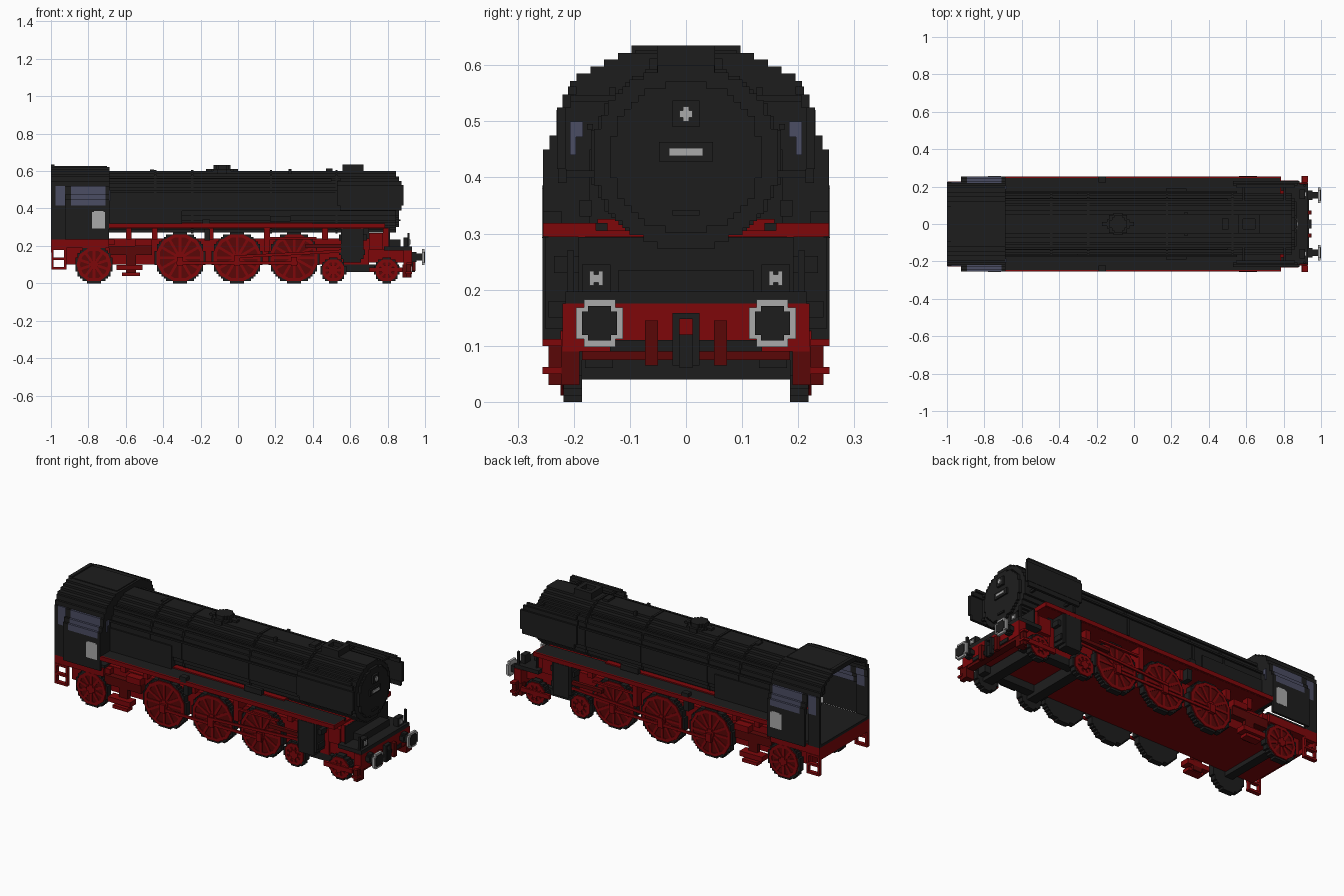
import bpy, bmesh, math
from mathutils import Matrix

if "Cube" in bpy.data.objects:
    bpy.data.objects.remove(bpy.data.objects["Cube"], do_unlink=True)

V = 0.0122  # step size of the blocky surfaces


def material(name, rgb):
    m = bpy.data.materials.new(name)
    m.use_nodes = True
    m.diffuse_color = (*rgb, 1)
    m.node_tree.nodes["Principled BSDF"].inputs["Base Color"].default_value = (*rgb, 1)
    return m


MATS = [material("black", (0.0125, 0.0125, 0.0125)), material("red", (0.21, 0.002, 0.003)),
        material("dark red", (0.10, 0.002, 0.002)), material("light grey", (0.40, 0.40, 0.40)),
        material("window blue grey", (0.070, 0.074, 0.125))]
BLACK, RED, DARK, GREY, GLASS = range(5)


def rows(r):
    """Stepped circle as (half width, low, high) rows, equal rows merged."""
    n = max(1, round(r / V))
    out = []
    for k in range(-n, n):
        h = round(math.sqrt(max(0, n * n - (k + 0.5) ** 2))) * r / n
        lo, hi = k * r / n, (k + 1) * r / n
        if out and abs(out[-1][0] - h) < 1e-6:
            out[-1][2] = hi
        else:
            out.append([h, lo, hi])
    return [o for o in out if o[0] > 0]


class Part:
    def __init__(self, name):
        self.name, self.bm = name, bmesh.new()

    def box(self, x0, x1, y0, y1, z0, z1, mat=BLACK, mirror=False, turn=None):
        """Box between limits; mirror repeats it at -y; turn = (angle, x, z) spins it about y."""
        for s in ((1, -1) if mirror else (1,)):
            m = Matrix.Translation(((x0 + x1) / 2, s * (y0 + y1) / 2, (z0 + z1) / 2))
            m = m @ Matrix.Diagonal((x1 - x0, y1 - y0, z1 - z0, 1))
            if turn:
                c = Matrix.Translation((turn[1], 0, turn[2]))
                m = c @ Matrix.Rotation(turn[0], 4, 'Y') @ c.inverted() @ m
            vs = bmesh.ops.create_cube(self.bm, size=1, matrix=m)["verts"]
            for f in {f for v in vs for f in v.link_faces}:
                f.material_index = mat
        return self

    def disc(self, axis, c, r, a0, a1, mat=BLACK, mirror=False):
        """Stepped disc along x, y or z from a0 to a1; c = centre on the two other axes."""
        for h, lo, hi in rows(r):
            u, w = (c[0] - h, c[0] + h), (c[1] + lo, c[1] + hi)
            lim = {'x': (a0, a1, *u, *w), 'y': (*u, a0, a1, *w), 'z': (*u, *w, a0, a1)}[axis]
            self.box(*lim, mat, mirror)
        return self

    def done(self):
        me = bpy.data.meshes.new(self.name)
        self.bm.to_mesh(me)
        self.bm.free()
        for m in MATS:
            me.materials.append(m)
        bpy.context.collection.objects.link(bpy.data.objects.new(self.name, me))


# Boiler with bands, firebox sides, handrails and pipes
CZ, R = 0.436, 0.164
p = Part("boiler").disc('x', (0, CZ), R, -0.70, 0.845)
for x in (-0.45, -0.25, 0.17, 0.52):
    p.disc('x', (0, CZ), R + 0.005, x, x + 0.013)
p.box(-0.70, -0.30, 0, 0.172, 0.31, 0.45, mirror=True)
p.box(-0.69, 0.55, 0.166, 0.176, 0.485, 0.495, mirror=True)
p.box(-0.69, 0.50, 0.125, 0.137, 0.545, 0.56, mirror=True)
p.box(0.17, 0.28, 0.168, 0.19, 0.33, 0.36, mirror=True)
p.done()

# Smokebox door with lamp and plate
p = Part("smokebox_door").disc('x', (0, CZ), 0.135, 0.845, 0.86)
p.box(0.86, 0.872, -0.024, 0.024, 0.49, 0.537).box(0.86, 0.868, -0.048, 0.048, 0.428, 0.463)
p.box(0.86, 0.868, -0.024, 0.024, 0.332, 0.342)
p.box(0.872, 0.878, -0.012, 0.012, 0.507, 0.519, GREY).box(0.872, 0.878, -0.005, 0.005, 0.50, 0.526, GREY)
p.box(0.868, 0.873, -0.03, 0.03, 0.438, 0.452, GREY)
p.done()

# Chimney, dome and small top fittings
p = Part("chimney")
for s in (1, -1):
    p.box(0.56, 0.67, s * 0.04 - 0.012, s * 0.04 + 0.012, 0.585, 0.635)
    p.box(0.615 + s * 0.043 - 0.012, 0.615 + s * 0.043 + 0.012, -0.04, 0.04, 0.585, 0.635)
p.box(0.57, 0.66, -0.045, 0.045, 0.585, 0.612)
p.done()
p = Part("steam_dome").disc('z', (-0.085, 0), 0.06, 0.58, 0.61).disc('z', (-0.085, 0), 0.045, 0.60, 0.632)
p.box(-0.17, 0.0, -0.012, 0.012, 0.595, 0.612).done()
p = Part("safety_valves").box(0.47, 0.505, -0.03, 0.03, 0.59, 0.613)
p.box(0.27, 0.285, 0.05, 0.065, 0.56, 0.612, mirror=True).box(-0.47, -0.45, -0.02, 0.02, 0.59, 0.608)
p.done()

# Smoke deflectors with stepped corners and brackets
p = Part("smoke_deflectors")
p.box(0.53, 0.885, 0.215, 0.23, 0.415, 0.525, mirror=True)
p.box(0.545, 0.875, 0.213, 0.228, 0.39, 0.415, mirror=True)
p.box(0.53, 0.875, 0.205, 0.22, 0.525, 0.548, mirror=True)
p.box(0.545, 0.86, 0.195, 0.21, 0.548, 0.562, mirror=True)
for x in (0.58, 0.80):
    p.box(x, x + 0.012, 0.15, 0.218, 0.40, 0.412, mirror=True)
    p.box(x, x + 0.012, 0.10, 0.205, 0.535, 0.547, mirror=True)
p.done()

# Cab: stepped shell, open at the back, windows cut into the rows
prof = [(0.235, 0.415, 0.255), (0.415, 0.45, 0.255), (0.45, 0.475, 0.243), (0.475, 0.52, 0.231),
        (0.52, 0.545, 0.219), (0.545, 0.572, 0.207), (0.572, 0.585, 0.195), (0.585, 0.598, 0.17),
        (0.598, 0.61, 0.146), (0.61, 0.622, 0.121)]
segs = [(-1.0, -0.976, BLACK), (-0.976, -0.926, GLASS), (-0.926, -0.893, BLACK),
        (-0.893, -0.708, GLASS), (-0.708, -0.69, BLACK)]
cab, wall = Part("cab"), Part("cab_front_wall")
for i, (z0, z1, w) in enumerate(prof):
    inner = prof[i + 1][2] - V if i + 1 < len(prof) else 0
    for x0, x1, m in segs:
        o = min(w, 0.225) if x1 <= -0.92 else w
        cab.box(x0, x1, min(inner, o - V), o, z0, z1, m if 1 <= i <= 3 else BLACK, True)
    wall.box(-0.706, -0.688, -w + 0.0005, w - 0.0005, max(z0, 0.29), z1)
cab.box(-1.0, -0.98, -0.097, 0.097, 0.622, 0.635).box(-0.98, -0.70, -0.09, 0.09, 0.622, 0.627)
cab.box(-1.0, -0.69, -0.215, 0.215, 0.235, 0.25)
cab.done()
wall.box(-0.688, -0.682, 0.184, 0.207, 0.472, 0.50, GLASS, True)
wall.box(-0.688, -0.682, 0.196, 0.207, 0.44, 0.472, GLASS, True).done()
p = Part("cab_side_plates").box(-0.78, -0.71, 0.25, 0.2562, 0.292, 0.38, GREY, True)
p.box(-0.77, -0.72, 0.25, 0.2562, 0.38, 0.386, GREY, True).done()

# Running board: black top with red edging and a red underside
p = Part("running_board")
p.box(-0.69, 0.78, 0.14, 0.245, 0.305, 0.319, BLACK, True)
p.box(-0.69, 0.785, 0.245, 0.255, 0.295, 0.319, RED, True)
p.box(-0.69, 0.785, 0.06, 0.245, 0.294, 0.305, RED, True)
p.box(0.78, 0.785, 0.16, 0.25, 0.295, 0.319, RED, True)
p.box(-0.40, 0.40, 0.10, 0.158, 0.30, 0.326, RED, True)
p.box(-0.19, -0.15, 0.222, 0.255, 0.31, 0.34, BLACK, True)
for x in (-0.60, -0.46, -0.16, 0.14, 0.45):
    p.box(x, x + 0.03, 0.16, 0.20, 0.235, 0.30, RED, True)
p.done()

# Main frame, front supports with a black face, and rear beam
p = Part("main_frame").box(-0.92, 0.70, -0.18, 0.18, 0.10, 0.24, RED)
p.box(0.68, 0.89, -0.17, 0.17, 0.11, 0.18, RED)
p.box(-1.0, -0.69, -0.225, 0.225, 0.19, 0.235, RED)
p.box(-1.0, -0.99, -0.225, 0.225, 0.165, 0.19, RED)
p.box(-0.92, -0.66, 0.18, 0.21, 0.205, 0.235, RED, True)
p.box(-0.69, -0.46, 0.18, 0.215, 0.15, 0.20, DARK, True)
p.box(-0.55, -0.46, 0.18, 0.225, 0.20, 0.235, RED, True)
p.box(0.775, 0.805, 0.06, 0.18, 0.18, 0.295, RED, True)
p.box(0.70, 0.775, 0.10, 0.19, 0.18, 0.27, RED, True)
p.done()
Part("front_shield").box(0.805, 0.812, -0.192, 0.192, 0.18, 0.294).done()

# Rear steps as open ladders, and side steps
p = Part("steps")
for x in (-0.998, -0.93):
    p.box(x, x + 0.012, 0.205, 0.225, 0.075, 0.20, RED, True)
for z in (0.075, 0.125, 0.178):
    p.box(-0.998, -0.918, 0.205, 0.228, z, z + 0.012, RED, True)
p.box(-0.65, -0.51, 0.19, 0.245, 0.07, 0.098, RED, True)
p.box(-0.62, -0.525, 0.20, 0.245, 0.04, 0.058, RED, True)
p.box(-0.60, -0.545, 0.19, 0.215, 0.045, 0.15, DARK, True)
p.box(0.90, 0.925, 0.222, 0.245, 0.03, 0.11, DARK, True)
p.box(0.895, 0.93, 0.222, 0.256, 0.05, 0.062, RED, True)
p.box(0.90, 0.93, 0.222, 0.256, 0.10, 0.112, RED, True)
p.done()


def wheelset(name, x, r, spokes, axle):
    p = Part(name).disc('y', (x, r), r, 0.185, 0.218, BLACK, True)
    p.disc('y', (x, r), r - 0.011, 0.217, 0.2195, DARK, True)
    for i in range(spokes):  # spokes and rim segments
        a, half = 2 * math.pi * i / spokes, (r - 0.012) * math.tan(math.pi / spokes)
        p.box(x - 0.007, x + 0.007, 0.217, 0.224, r, 2 * r - 0.012, RED, True, (a, x, r))
        p.box(x - half, x + half, 0.217, 0.224, 2 * r - 0.028, 2 * r - 0.011, RED, True, (a, x, r))
    p.disc('y', (x, r), 0.025, 0.217, 0.23, RED, True)
    p.box(x - axle, x + axle, -0.186, 0.186, r - axle, r + axle)
    p.done()


for i, x in enumerate((-0.31, -0.005, 0.30)):
    wheelset(f"driving_wheels_{i + 1}", x, 0.136, 12, 0.025)
for i, x in enumerate((0.51, 0.795)):
    wheelset(f"leading_wheels_{i + 1}", x, 0.069, 8, 0.029)
wheelset("trailing_wheels", -0.77, 0.10, 10, 0.025)

# Rods and valve gear
p = Part("rods").box(-0.33, 0.32, 0.228, 0.236, 0.10, 0.116, RED, True)
p.box(-0.02, 0.56, 0.238, 0.246, 0.135, 0.15, RED, True, (math.radians(-3), 0, 0.11))
for x in (-0.31, -0.005, 0.30):
    p.box(x - 0.016, x + 0.016, 0.224, 0.243, 0.093, 0.14, RED, True)
p.box(0.36, 0.56, 0.225, 0.245, 0.19, 0.21, DARK, True).box(0.14, 0.17, 0.20, 0.24, 0.17, 0.30, RED, True)
p.box(0.15, 0.42, 0.228, 0.24, 0.235, 0.247, RED, True)
p.box(-0.18, -0.15, 0.185, 0.235, 0.23, 0.29, BLACK, True)
p.done()

# Cylinders and smokebox saddle
p = Part("cylinders").box(0.55, 0.67, 0.16, 0.25, 0.13, 0.294, BLACK, True)
p.box(0.562, 0.658, 0.20, 0.256, 0.112, 0.294, BLACK, True)
p.box(0.54, 0.68, 0.19, 0.245, 0.15, 0.18, BLACK, True)
p.box(0.54, 0.69, 0.19, 0.235, 0.23, 0.26, BLACK, True)
p.box(0.55, 0.70, -0.17, 0.17, 0.20, 0.30)
p.done()
Part("bogie_frame").box(0.45, 0.86, 0.13, 0.18, 0.06, 0.10, BLACK, True).box(
    0.70, 0.88, 0.215, 0.232, 0.06, 0.085, RED, True).done()

# Front platform, buffer beam, lamps, poles, coupling and hoses
p = Part("front_platform").box(0.78, 0.93, -0.215, 0.215, 0.175, 0.197)
p.box(0.79, 0.87, -0.12, 0.12, 0.197, 0.235)
p.box(0.885, 0.915, 0.135, 0.185, 0.197, 0.245, BLACK, True)
for y in (0.148, 0.164):
    p.box(0.915, 0.921, y, y + 0.008, 0.207, 0.233, GREY, True)
p.box(0.915, 0.921, 0.156, 0.164, 0.213, 0.227, GREY, True)
p.box(0.905, 0.917, 0.20, 0.212, 0.19, 0.27, BLACK, True)
p.done()
p = Part("buffer_beam").box(0.885, 0.93, -0.22, 0.22, 0.09, 0.175, RED)
p.box(0.885, 0.926, -0.185, 0.185, 0.075, 0.09, DARK)
p.box(0.93, 0.936, 0.02, 0.135, 0.09, 0.11, BLACK, True)
p.box(0.88, 0.928, 0.19, 0.222, 0.03, 0.10, DARK, True)
p.done()
p = Part("coupling").box(0.93, 0.95, 0.012, 0.024, 0.065, 0.158, BLACK, True)
p.box(0.93, 0.945, -0.012, 0.012, 0.06, 0.12).box(0.93, 0.948, -0.02, 0.02, 0.148, 0.158)
p.box(0.93, 0.95, 0.05, 0.073, 0.065, 0.145, DARK, True).done()
p = Part("buffers").disc('x', (0.154, 0.14), 0.018, 0.92, 0.985, BLACK, True)
p.disc('x', (0.154, 0.14), 0.026, 0.92, 0.955, BLACK, True)
p.disc('x', (0.154, 0.14), 0.042, 0.983, 0.997, GREY, True)
p.disc('x', (0.154, 0.14), 0.031, 0.995, 1.0, BLACK, True)
p.done()
